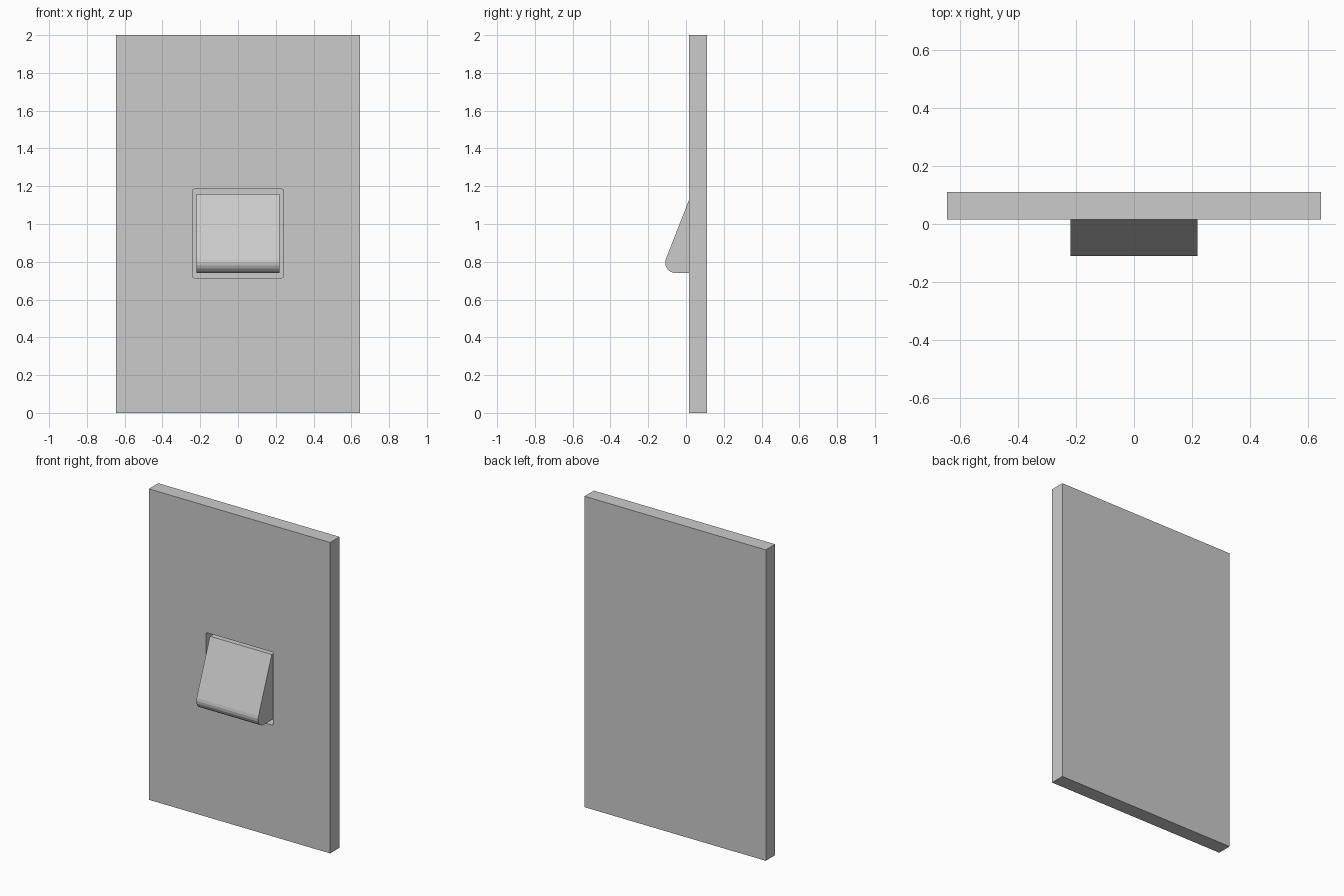
import bpy, bmesh
from math import cos, sin, atan, radians
from mathutils import Vector

if "Cube" in bpy.data.objects:
    bpy.data.objects.remove(bpy.data.objects["Cube"])


def prism(name, profile, extrude):
    """Extrude a closed 3D outline along a vector into a solid."""
    bm = bmesh.new()
    face = bm.faces.new([bm.verts.new(p) for p in profile])
    new = bmesh.ops.extrude_face_region(bm, geom=[face])["geom"]
    verts = [g for g in new if isinstance(g, bmesh.types.BMVert)]
    bmesh.ops.translate(bm, verts=verts, vec=Vector(extrude))
    bmesh.ops.recalc_face_normals(bm, faces=bm.faces)
    mesh = bpy.data.meshes.new(name)
    bm.to_mesh(mesh)
    bm.free()
    obj = bpy.data.objects.new(name, mesh)
    bpy.context.collection.objects.link(obj)
    return obj


def arc(cx, cz, r, start, end, steps):
    return [(cx + r * cos(a), cz + r * sin(a))
            for a in (start + (end - start) * i / steps for i in range(steps + 1))]


FRONT, BACK, FLOOR = 0.015, 0.11, 0.08

# wall plate
w = 0.645
plate = prism("wall_plate", [(-w, FRONT, 0), (w, FRONT, 0), (w, FRONT, 2), (-w, FRONT, 2)],
              (0, BACK - FRONT, 0))

# recess in the plate with slightly rounded corners
r, hw, z0, z1 = 0.01, 0.24, 0.715, 1.185
outline = []
for i, (cx, cz) in enumerate([(hw - r, z1 - r), (r - hw, z1 - r),
                              (r - hw, z0 + r), (hw - r, z0 + r)]):
    outline += arc(cx, cz, r, radians(90 * i), radians(90 * i + 90), 4)
cutter = prism("recess_cutter", [(x, -0.05, z) for x, z in outline], (0, FLOOR + 0.05, 0))
cutter.hide_render = True
cutter.hide_set(True)
cut = plate.modifiers.new("recess", "BOOLEAN")
cut.operation = "DIFFERENCE"
cut.solver = "EXACT"
cut.object = cutter

# rocker: sloping front, rounded lower nose, flat underside, seated in the recess
slope = 0.393
nose_r, bottom, top = 0.0555, 0.74, 1.16
side = [(FLOOR, top), (FRONT + slope * (top - 1.125), top)]
side += arc(-0.0545, bottom + nose_r, nose_r, radians(180) - atan(slope), radians(270), 6)
side += [(FLOOR, bottom)]
prism("rocker", [(-0.22, y, z) for y, z in side], (0.44, 0, 0))
